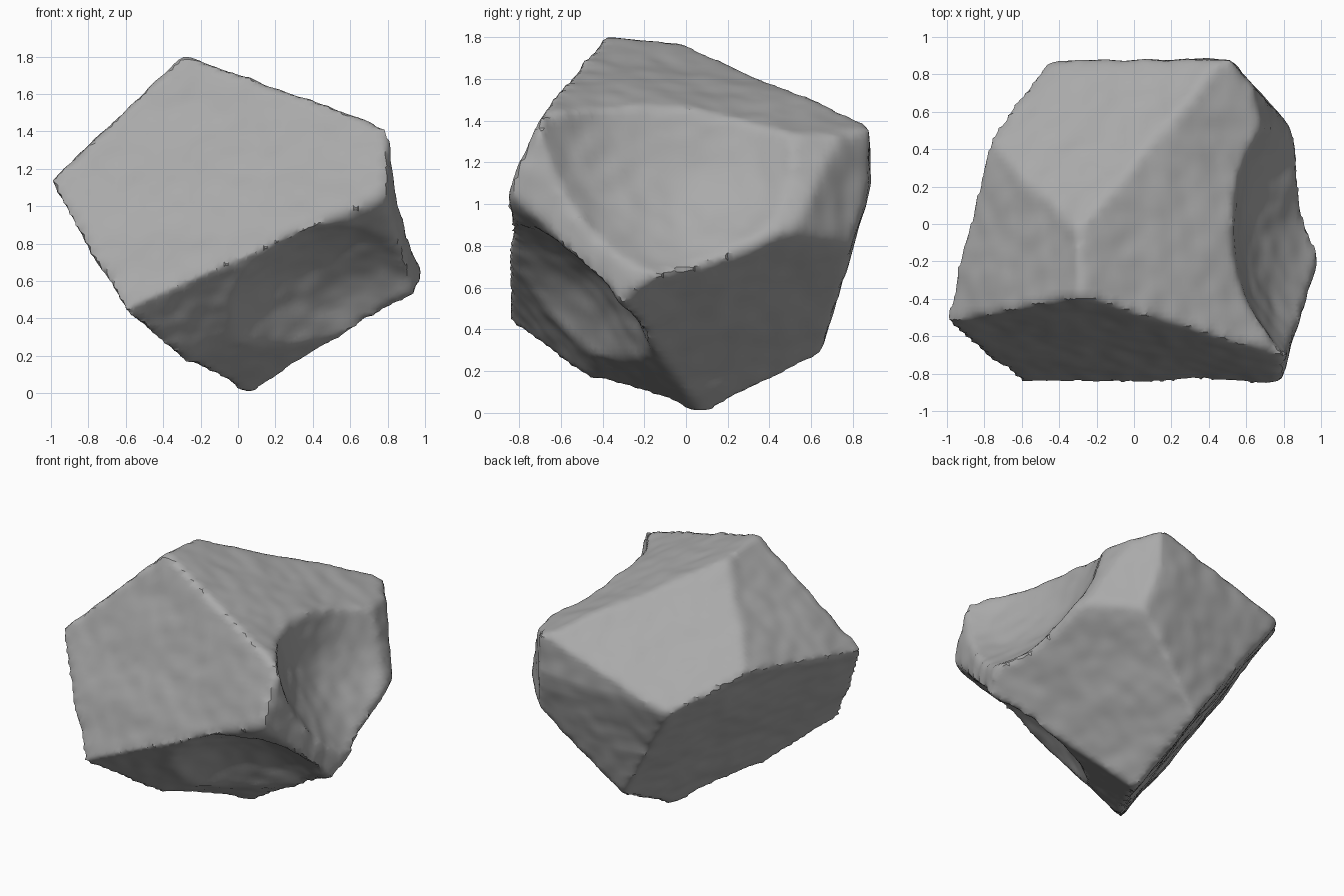
import bpy, bmesh
from mathutils import noise

old = bpy.data.objects.get("Cube")
if old:
    bpy.data.objects.remove(old)

# Stone colour
stone = bpy.data.materials.new("grey_stone")
stone.use_nodes = True
GREY = (0.4, 0.4, 0.4, 1)
stone.diffuse_color = GREY
stone.node_tree.nodes["Principled BSDF"].inputs["Base Color"].default_value = GREY

# Fracture planes: a point on each and its outward direction
FRACTURES = [
    ((-0.3, -0.38, 1.81), (-0.16, -1, 0.38)),    # broad front
    ((-0.3, -0.38, 1.81), (0.39, 0.11, 1)),      # sloping top
    ((-0.28, -0.38, 1.81), (-0.95, 0.08, 1)),    # upper side facet
    ((-0.28, 0, 1.75), (-0.33, 0.72, 1)),        # upper back facet
    ((0.05, 0.08, 0), (-1, 0.35, -0.75)),        # undercut on -x
    ((0.05, 0.08, 0), (1, 0.62, -1.2)),          # undercut on +x
    ((-0.3, -0.5, 0.2), (0.45, -1.09, -1)),      # undercut at the front
    ((0.05, 0.08, 0), (0.35, -0.55, -1)),        # lower front undercut
    ((0, 0.86, 1.05), (0, 1, -0.28)),            # back
    ((0, 0.87, 1.2), (0, 1, 0)),                 # upper back rim
    ((0.82, -0.7, 1.4), (1, 0.15, 0.37)),        # +x side
    ((0.82, -0.7, 1), (1, -0.3, 0.02)),          # front corner
    ((0.7, 0.66, 1), (0.75, 0.65, 0)),           # back corner
]

# Split a block along every fracture
bm = bmesh.new()
bmesh.ops.create_cube(bm, size=4)
for point, normal in FRACTURES:
    geom = bm.verts[:] + bm.edges[:] + bm.faces[:]
    cut = bmesh.ops.bisect_plane(bm, geom=geom, plane_co=point, plane_no=normal, clear_outer=True)
    rim = [e for e in cut["geom_cut"] if isinstance(e, bmesh.types.BMEdge)]
    if rim:
        bmesh.ops.edgeloop_fill(bm, edges=rim)
bmesh.ops.recalc_face_normals(bm, faces=bm.faces)
mesh = bpy.data.meshes.new("rock")
bm.to_mesh(mesh)
bm.free()
rock = bpy.data.objects.new("rock", mesh)
bpy.context.collection.objects.link(rock)


def scoop(name, centre, radius):
    """Carve a shallow shell-shaped hollow with a large ball."""
    bpy.ops.mesh.primitive_ico_sphere_add(subdivisions=5, radius=radius, location=centre)
    ball = bpy.context.object
    ball.name = name + "_cutter"
    ball.hide_render = True
    cut = rock.modifiers.new(name, "BOOLEAN")
    cut.operation = "DIFFERENCE"
    cut.solver = "EXACT"
    cut.object = ball
    return ball


cutters = [
    scoop("side_hollow", (1.52, 0, 1.495), 1.0),
    scoop("front_hollow", (0.655, -1.03, 0.04), 0.9),
]

# Even surface for weathering
remesh = rock.modifiers.new("even_surface", "REMESH")
remesh.mode = "VOXEL"
remesh.voxel_size = 0.03
bpy.ops.object.select_all(action="DESELECT")
bpy.context.view_layer.objects.active = rock
rock.select_set(True)
for modifier in list(rock.modifiers):
    bpy.ops.object.modifier_apply(modifier=modifier.name)
for ball in cutters:
    bpy.data.objects.remove(ball)

# Weather the faces
bm = bmesh.new()
bm.from_mesh(rock.data)
bmesh.ops.smooth_vert(bm, verts=bm.verts, factor=0.5, use_axis_x=True, use_axis_y=True, use_axis_z=True)
bm.normal_update()
for v in bm.verts:
    bumps = noise.noise(v.co * 3) * 0.018 + noise.noise(v.co * 9) * 0.008
    v.co += v.normal * (bumps + 0.004)
bm.to_mesh(rock.data)
bm.free()

rock.data.materials.clear()
rock.data.materials.append(stone)
bpy.ops.object.shade_smooth_by_angle(angle=0.6)
